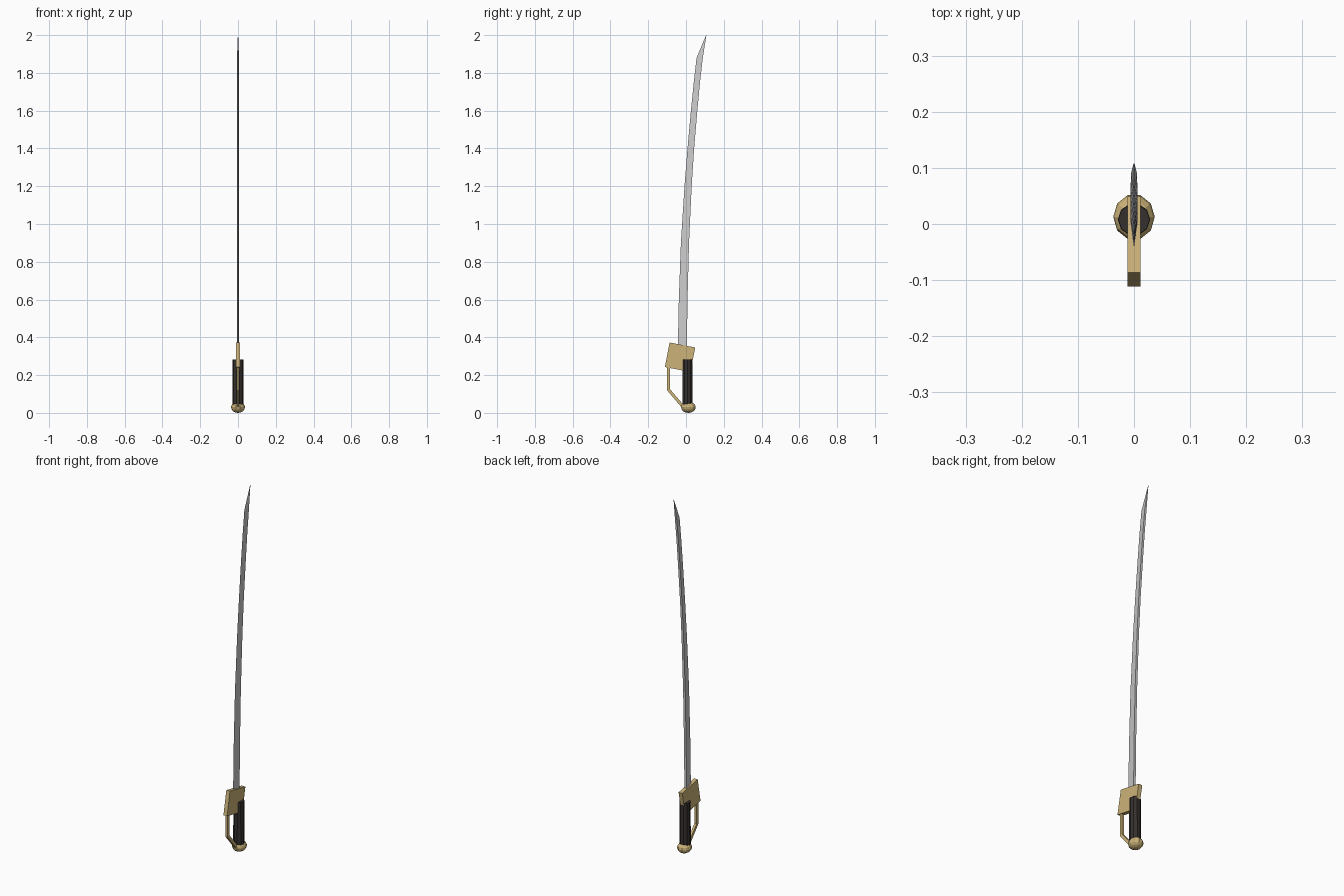
import bpy, bmesh, math
from mathutils import Matrix, Vector

if "Cube" in bpy.data.objects:
    bpy.data.objects.remove(bpy.data.objects["Cube"])

def material(name, rgb):
    m = bpy.data.materials.new(name)
    m.diffuse_color = (*rgb, 1)
    m.use_nodes = True
    m.node_tree.nodes["Principled BSDF"].inputs["Base Color"].default_value = m.diffuse_color
    return m

BRASS = material("brass", (0.60, 0.45, 0.19))
LEATHER = material("leather", (0.035, 0.03, 0.027))

def finish(name, bm, mat=None):
    bmesh.ops.recalc_face_normals(bm, faces=bm.faces[:])
    mesh = bpy.data.meshes.new(name)
    bm.to_mesh(mesh)
    bm.free()
    ob = bpy.data.objects.new(name, mesh)
    bpy.context.collection.objects.link(ob)
    if mat:
        mesh.materials.append(mat)
    return ob

def loft(bm, rings):
    # skin matching rings of points and cap both ends
    rows = [[bm.verts.new(p) for p in r] for r in rings]
    n = len(rows[0])
    for a, b in zip(rows, rows[1:]):
        for i in range(n):
            j = (i + 1) % n
            bm.faces.new((a[i], a[j], b[j], b[i]))
    bm.faces.new(rows[0])
    bm.faces.new(rows[-1])

# blade: wedge section, sharp front edge and flat spine: (z, edge y, spine y, half thickness)
stations = [(0.30, -0.044, 0.004, 0.0065), (0.60, -0.038, 0.008, 0.0065),
            (0.90, -0.027, 0.016, 0.0065), (1.20, -0.008, 0.030, 0.0062),
            (1.40, 0.008, 0.043, 0.006), (1.60, 0.026, 0.060, 0.006),
            (1.75, 0.041, 0.074, 0.0058), (1.88, 0.056, 0.089, 0.0055),
            (2.00, 0.1065, 0.108, 0.0008)]
bm = bmesh.new()
loft(bm, [[(0, e, z), (t, s, z), (-t, s, z)] for z, e, s, t in stations])
finish("blade", bm)

# guard: tilted plate
bm = bmesh.new()
bmesh.ops.create_cube(bm, size=1, matrix=Matrix.Translation((0, -0.0315, 0.2945))
                      @ Matrix.Rotation(math.radians(-11), 4, 'X')
                      @ Matrix.Diagonal((0.0225, 0.138, 0.132, 1)))
finish("guard", bm, BRASS)

# grip: ten-sided, points on the front-back line
turn = Matrix.Rotation(math.pi / 2, 4, 'Z')
bm = bmesh.new()
bmesh.ops.create_cone(bm, cap_ends=True, segments=10, radius1=0.029, radius2=0.028, depth=0.25,
                      matrix=Matrix.Translation((0, 0.008, 0.158)) @ turn)
finish("grip", bm, LEATHER)

# pommel: flattened ball
bm = bmesh.new()
bmesh.ops.create_uvsphere(bm, u_segments=10, v_segments=8, radius=1,
                          matrix=Matrix.Translation((0, 0.0125, 0.03))
                          @ Matrix.Diagonal((0.037, 0.041, 0.03, 1)) @ turn)
finish("pommel", bm, BRASS)

# knuckle bow: square bar swept along a bent path
path = [Vector(p) for p in [(-0.092, 0.26), (-0.092, 0.122), (-0.015, 0.032)]]
bm = bmesh.new()
rings = []
h = 0.008
for i, p in enumerate(path):
    d1 = (path[max(i, 1)] - path[max(i, 1) - 1]).normalized()
    k = min(i, len(path) - 2)
    d2 = (path[k + 1] - path[k]).normalized()
    d = (d1 + d2).normalized()
    n = Vector((-d.y, d.x)) * h / d.dot(d2)
    rings.append([(sx * 0.0065, p.x + s * n.x, p.y + s * n.y)
                  for sx, s in ((1, 1), (1, -1), (-1, -1), (-1, 1))])
loft(bm, rings)
finish("knuckle_bow", bm, BRASS)
